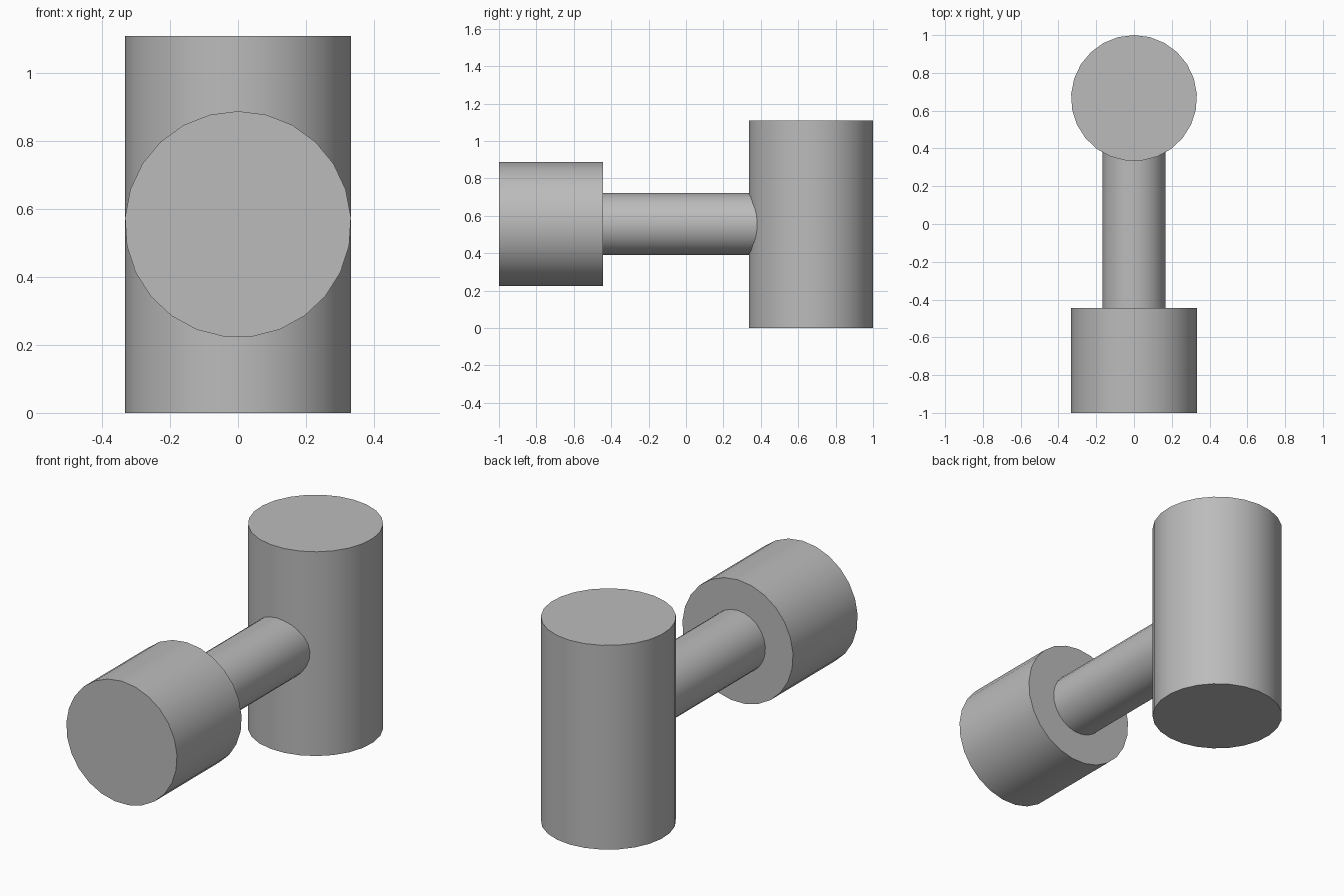
import bpy
from math import radians

cube = bpy.data.objects.get("Cube")
if cube:
    bpy.data.objects.remove(cube, do_unlink=True)

GREY = (0.5, 0.5, 0.5, 1)
mat = bpy.data.materials.new("plain grey")
mat.use_nodes = True
mat.diffuse_color = GREY
mat.node_tree.nodes["Principled BSDF"].inputs["Base Color"].default_value = GREY

RADIUS = 1 / 3
POST_HEIGHT = 10 / 9
MID = POST_HEIGHT / 2
POST_Y = 1 - RADIUS


def cylinder(name, radius, length, location, tilt=0):
    bpy.ops.mesh.primitive_cylinder_add(
        vertices=25, radius=radius, depth=length,
        location=location, rotation=(radians(tilt), 0, 0))
    obj = bpy.context.object
    obj.name = name
    obj.data.materials.append(mat)
    bpy.ops.object.shade_smooth_by_angle(angle=radians(30))
    return obj


def bar(name, radius, y0, y1):
    """Horizontal cylinder running front to back."""
    return cylinder(name, radius, y1 - y0, (0, (y0 + y1) / 2, MID), 90)


# Upright post at the back
cylinder("upright_post", RADIUS, POST_HEIGHT, (0, POST_Y, MID))

# Thick front head and the thin shaft joining it to the post
HEAD_BACK = -1 + MID
bar("front_head", RADIUS, -1, HEAD_BACK)
bar("connecting_shaft", RADIUS / 2, HEAD_BACK, POST_Y)
